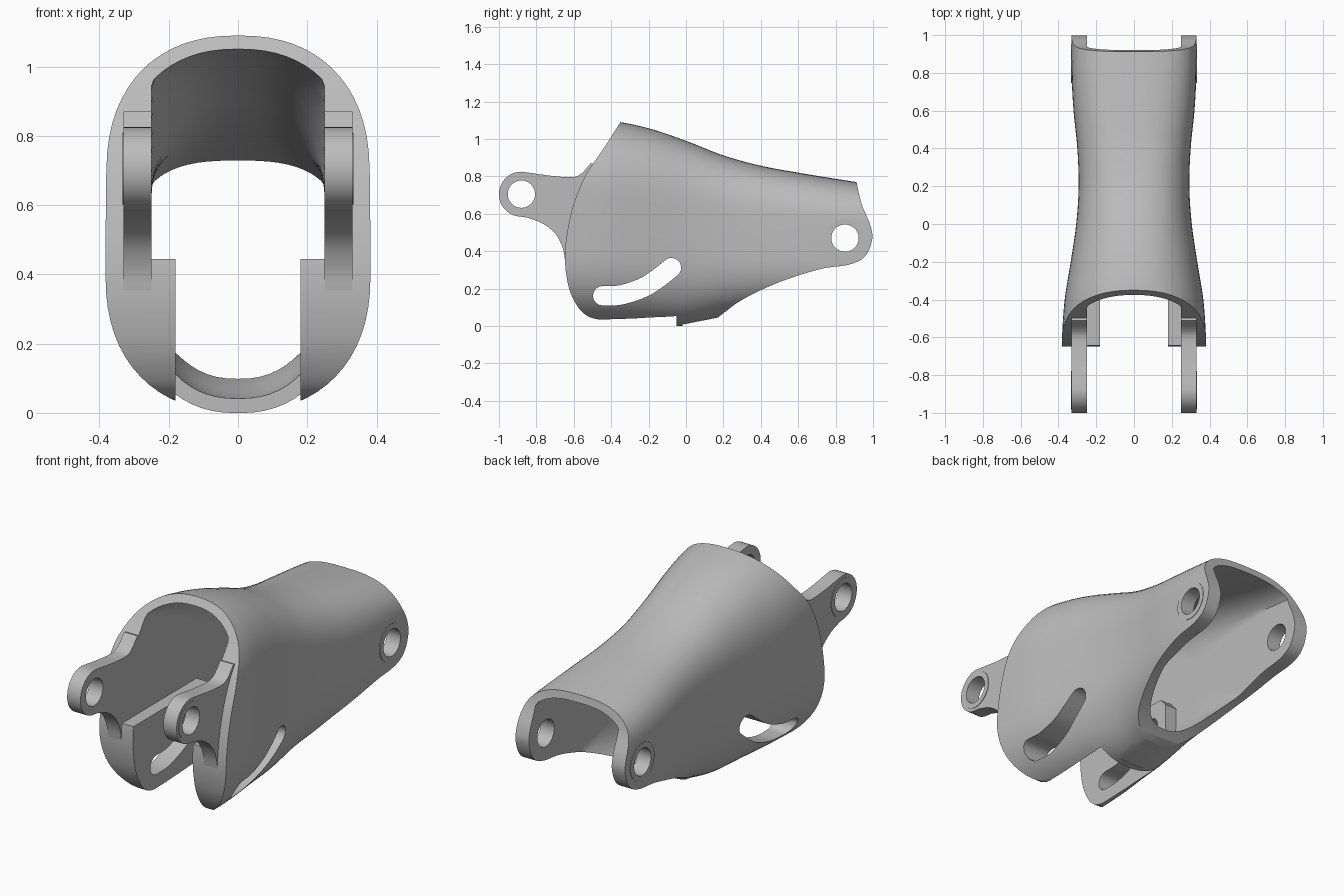
import bpy, bmesh, math
from mathutils import Vector

cube = bpy.data.objects.get("Cube")
if cube:
    bpy.data.objects.remove(cube)

grey = bpy.data.materials.new("satin_grey")
grey.use_nodes = True
grey.diffuse_color = (0.5, 0.5, 0.5, 1)
grey.node_tree.nodes["Principled BSDF"].inputs["Base Color"].default_value = (0.5, 0.5, 0.5, 1)


def make(name, bm):
    bmesh.ops.recalc_face_normals(bm, faces=bm.faces)
    mesh = bpy.data.meshes.new(name)
    bm.to_mesh(mesh)
    bm.free()
    mesh.materials.append(grey)
    ob = bpy.data.objects.new(name, mesh)
    bpy.context.collection.objects.link(ob)
    return ob


def activate(ob):
    bpy.ops.object.select_all(action='DESELECT')
    ob.select_set(True)
    bpy.context.view_layer.objects.active = ob


def boolean(target, tool, op):
    mod = target.modifiers.new("cut", 'BOOLEAN')
    mod.operation, mod.object, mod.solver = op, tool, 'EXACT'
    activate(target)
    bpy.ops.object.modifier_apply(modifier=mod.name)
    bpy.data.objects.remove(tool)


def spline(pts, steps=6):
    """Smooth open curve through the points."""
    p = [Vector(q) for q in pts]
    p = [2 * p[0] - p[1]] + p + [2 * p[-1] - p[-2]]
    out = []
    for a, b, c, d in zip(p, p[1:], p[2:], p[3:]):
        for k in range(steps):
            t = k / steps
            out.append(0.5 * (2 * b + (c - a) * t + (2 * a - 5 * b + 4 * c - d) * t * t
                              + (3 * b - a - 3 * c + d) * t ** 3))
    return out + [p[-2]]


def prism(name, outline, x0, x1):
    """Side outline (y, z) extruded along x."""
    bm = bmesh.new()
    face = bm.faces.new([bm.verts.new((x0, y, z)) for y, z in outline])
    ext = bmesh.ops.extrude_face_region(bm, geom=[face])
    bmesh.ops.translate(bm, vec=(x1 - x0, 0, 0),
                        verts=[v for v in ext["geom"] if isinstance(v, bmesh.types.BMVert)])
    return make(name, bm)


def box(name, x0, x1, y0, y1, z0, z1):
    return prism(name, [(y0, z0), (y1, z0), (y1, z1), (y0, z1)], x0, x1)


def arc(cy, cz, r, a0, a1, n=16):
    return [(cy + r * math.cos(math.radians(a0 + (a1 - a0) * i / n)),
             cz + r * math.sin(math.radians(a0 + (a1 - a0) * i / n))) for i in range(n + 1)]


def disc(name, c, r, x0, x1):
    return prism(name, arc(*c, r, 0, 360, 48)[:-1], x0, x1)


# Shell sections along y: half width, top height, bottom height, top centre
STATIONS = spline([(-0.8, 0.385, 1.11, 0, 0.7), (-0.6, 0.381, 1.105, 0, 0.7),
                   (-0.4, 0.367, 1.097, 0, 0.7), (-0.2, 0.335, 1.057, 0, 0.68),
                   (0, 0.306, 0.99, 0.003, 0.64), (0.2, 0.293, 0.912, 0.05, 0.6),
                   (0.4, 0.3, 0.857, 0.08, 0.57), (0.6, 0.32, 0.82, 0.08, 0.54),
                   (0.8, 0.33, 0.787, 0.08, 0.53), (1.1, 0.33, 0.74, 0.08, 0.52)])


def loft(name, inset=0.0, limit=1.0, stretch=1.0):
    bm = bmesh.new()
    rings = []
    half = 32
    for y, w, top, bottom, centre in STATIONS:
        e = 2 / (2.3 + 0.5 * max(0, min(1, y)))
        ring = []
        for i in range(2 * half + 2):
            upper = i <= half
            a = math.pi * (i if upper else i - 1) / half
            c, s = math.cos(a), abs(math.sin(a))
            x = math.copysign(abs(c) ** e, c) * (w - inset)
            x = max(-limit, min(limit, x))
            low = 0.4
            z = (centre + (top - inset - centre) * s ** e if upper
                 else low - (low - bottom - inset) * s ** e)
            ring.append(bm.verts.new((x, y * stretch, z)))
        rings.append(ring)
    for r, q in zip(rings, rings[1:]):
        for i in range(len(r)):
            j = (i + 1) % len(r)
            bm.faces.new((r[i], r[j], q[j], q[i]))
    bm.faces.new(rings[0])
    bm.faces.new(rings[-1])
    return make(name, bm)


# Hollow body; the cavity leaves thick pads on the lower front sides
shell = loft("shell")
cavity = loft("cavity", 0.042, 0.25, 1.02)
for s in (-1, 1):
    outline = [(-0.95, -0.2), (0.04, -0.2), (0.04, 0.4), (0.0, 0.445), (-0.95, 0.445)]
    boolean(cavity, prism("pad", outline, 0.18 * s, 0.6 * s), 'DIFFERENCE')
boolean(shell, cavity, 'DIFFERENCE')

# Trim to the side outline: curved front rim, open underside, rounded rear lugs
front = spline([(-0.31, 1.15), (-0.35, 1.09), (-0.45, 0.935), (-0.54, 0.8), (-0.61, 0.62),
                (-0.647, 0.4), (-0.63, 0.22), (-0.58, 0.105), (-0.52, 0.05), (-0.44, 0.03)])
under = spline([(0.17, 0.045), (0.3, 0.14), (0.5, 0.235), (0.72, 0.305), (0.87, 0.328),
                (0.955, 0.37), (0.995, 0.46), (0.985, 0.54), (0.94, 0.65), (0.913, 0.765),
                (0.9, 0.85)])
trim = prism("trim", front + [(-0.36, -0.06), (-0.02, -0.06), (-0.02, 0.008)]
             + under + [(0.88, 1.2), (-0.3, 1.2)], -0.6, 0.6)
boolean(shell, trim, 'INTERSECT')
boolean(shell, box("gap", -0.18, 0.18, -0.9, -0.05, -0.2, 0.3), 'DIFFERENCE')

# Curved guide slot through both sides
path = spline([(-0.445, 0.162), (-0.35, 0.166), (-0.23, 0.205), (-0.15, 0.255), (-0.078, 0.312)])
left, right = [], []
for i, p in enumerate(path):
    t = (path[min(i + 1, len(path) - 1)] - path[max(i - 1, 0)]).normalized() * 0.052
    left.append((p.x - t.y, p.y + t.x))
    right.append((p.x + t.y, p.y - t.x))
start, end = path[0], path[-1]
slot = (right + arc(end.x, end.y, 0.052, -45, 125)[1:-1] + left[::-1]
        + arc(start.x, start.y, 0.052, 95, 265)[1:-1])
boolean(shell, prism("slot", slot, -0.6, 0.6), 'DIFFERENCE')

REAR, FRONT = (0.85, 0.47), (-0.88, 0.705)
boolean(shell, disc("bore", REAR, 0.073, -0.6, 0.6), 'DIFFERENCE')
parts = [shell]


def bushing(name, c, x0, x1):
    ring = disc(name, c, 0.103, x0, x1)
    boolean(ring, disc("bore", c, 0.073, -0.6, 0.6), 'DIFFERENCE')
    parts.append(ring)


# Front hinge arms and the rings round each pivot hole
arm_outline = (arc(*FRONT, 0.12, 265, 90, 24)
               + spline([(-0.84, 0.82), (-0.72, 0.803), (-0.61, 0.796), (-0.56, 0.815),
                         (-0.51, 0.87)])
               + [(-0.42, 0.85), (-0.42, 0.36)]
               + spline([(-0.645, 0.34), (-0.66, 0.42), (-0.7, 0.495), (-0.77, 0.55),
                         (-0.85, 0.58)]))
for s, side in ((1, "left"), (-1, "right")):
    arm = prism(side + "_hinge_arm", arm_outline, 0.2495 * s, 0.33 * s)
    boolean(arm, disc("bore", FRONT, 0.073, -0.6, 0.6), 'DIFFERENCE')
    parts.append(arm)
    bushing(side + "_front_bushing", FRONT, 0.255 * s, 0.333 * s)
    bushing(side + "_rear_bushing", REAR, 0.255 * s, 0.333 * s)

for ob in parts:
    activate(ob)
    bpy.ops.object.shade_smooth_by_angle(angle=math.radians(35))
